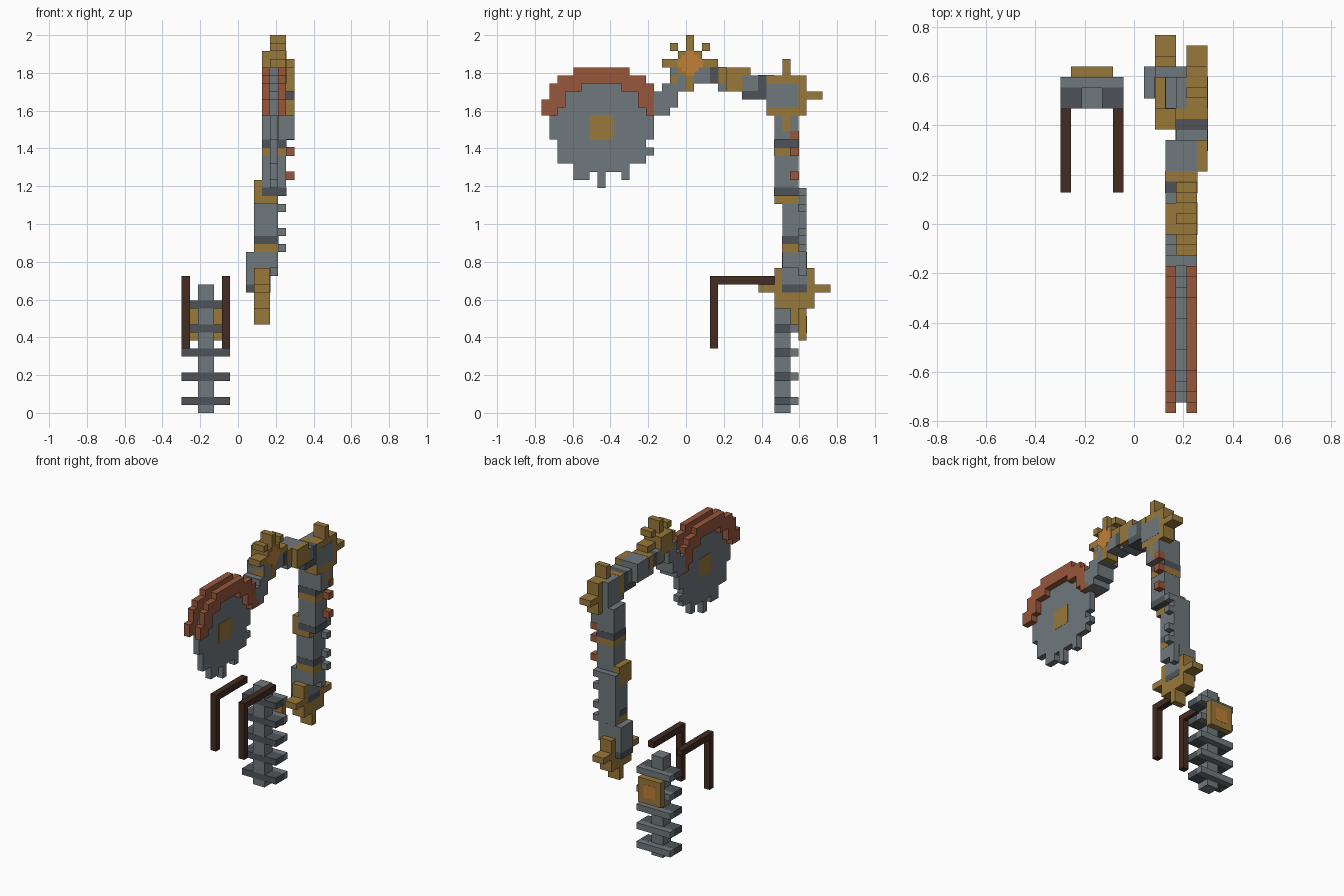
import bpy, bmesh
from mathutils import Matrix, Vector

cube = bpy.data.objects.get("Cube")
if cube:
    bpy.data.objects.remove(cube, do_unlink=True)

U = 2 / 47          # edge of one building block
EPS = 0.03          # lift for bands and inlays, in blocks


def material(name, hex_code):
    rgb = [int(hex_code[i:i + 2], 16) / 255 for i in (0, 2, 4)]
    linear = [c / 12.92 if c < 0.04 else ((c + 0.055) / 1.055) ** 2.4 for c in rgb]
    mat = bpy.data.materials.new(name)
    mat.use_nodes = True
    mat.diffuse_color = (*linear, 1)
    mat.node_tree.nodes["Principled BSDF"].inputs["Base Color"].default_value = (*linear, 1)
    return mat


STEEL = material("steel grey", "70787c")
DARK = material("dark steel", "4e5459")
BRASS = material("brass", "98783a")
RUST = material("rust red", "98573c")
LEATHER = material("dark leather", "432c23")
GLOW = material("amber glow", "c08035")


def build(name, mat, boxes, pad=0.0):
    """One object from blocks, each given as x, y and z ranges."""
    bm = bmesh.new()
    for spans in boxes:
        low = Vector([s[0] - pad for s in spans]) * U
        high = Vector([s[1] + pad for s in spans]) * U
        place = Matrix.Translation((low + high) / 2) @ Matrix.Diagonal((*(high - low), 1))
        bmesh.ops.create_cube(bm, size=1, matrix=place)
    mesh = bpy.data.meshes.new(name)
    bm.to_mesh(mesh)
    bm.free()
    mesh.materials.append(mat)
    obj = bpy.data.objects.new(name, mesh)
    bpy.context.collection.objects.link(obj)
    return obj


def around(c, half):
    return (c - half, c + half)


def cell(start):
    return (start, start + 1)


def gear(name, xs, y, z, half, reach, corners=False):
    """Square hub crossed by a long horizontal and a long vertical tooth."""
    boxes = [(xs, around(y, half), around(z, half)),
             (xs, around(y, reach), around(z, 0.5)),
             (xs, around(y, 0.5), around(z, reach))]
    if corners:
        boxes += [(xs, around(y + a, 0.5), around(z + b, 0.5))
                  for a in (-2, 2) for b in (-2, 2)]
    build(name, BRASS, boxes)


def disc_cells(name, mat, xs, cy, cz, inside):
    """Blocky upright plate, every row merged into runs."""
    boxes = []
    for e in range(-8, 9):
        run = None
        for d in range(-8, 10):
            if inside(d, e):
                run = d if run is None else run
            elif run is not None:
                boxes.append((xs, (cy + run - 0.5, cy + d - 0.5), around(cz + e, 0.5)))
                run = None
    build(name, mat, boxes)


# Back harness: spine, ribs, power plate and shoulder straps
SPINE_X, SPINE_Y, RIB_X = (-5, -3), (11, 13), (-7, -1)
rib_levels = range(1, 14, 3)
build("spine", STEEL, [(SPINE_X, SPINE_Y, (0, 16))])
build("rib_fronts", DARK, [(RIB_X, SPINE_Y, cell(z)) for z in rib_levels], 0.005)
build("rib_backs", STEEL, [(RIB_X, cell(13), cell(z)) for z in rib_levels])
build("power_plate", BRASS, [((-6, -2), cell(14), (9, 13))])
build("power_light", GLOW, [(SPINE_X, (14.5, 15), (10, 12))], EPS)
build("shoulder_straps", LEATHER,
      [(cell(x), *part) for x in (-7, -2)
       for part in (((3, 11), cell(16)), (cell(3), (8, 16)))])

# Shoulder joint
gear("shoulder_gear", (2, 4), 13.5, 15.5, 2.5, 4.5)
build("shoulder_block", STEEL, [((1, 4), (12, 15), (16, 20))], EPS)
build("shoulder_block_band", DARK, [((1, 4), (12, 15), cell(15))], EPS)

# Lower arm
LOWER_X = (2, 5)
build("lower_arm", STEEL, [(LOWER_X, (12, 14), (18, 26)), (LOWER_X, cell(14), (17, 28))])
build("lower_arm_studs", STEEL, [(cell(5), cell(14), cell(z)) for z in (20, 22, 25, 27)])
build("lower_arm_brass_band", BRASS, [(LOWER_X, (12, 14), cell(20))], EPS)
build("lower_arm_dark_band", DARK, [(LOWER_X, (12, 14), cell(21))], EPS)
build("middle_collar", BRASS, [(LOWER_X, (11, 14), cell(26)), (cell(2), (11, 14), (26, 29))])

# Upper arm
UPPER_X, UPPER_Y = (3, 6), (11, 14)
build("upper_arm", STEEL, [(UPPER_X, UPPER_Y, (27, 38))])
build("upper_arm_dark_bands", DARK, [(UPPER_X, UPPER_Y, cell(z)) for z in (27, 33)], EPS)
build("upper_arm_brass_band", BRASS, [(UPPER_X, UPPER_Y, cell(32))], EPS)
build("upper_arm_studs", RUST, [(cell(6), cell(13), cell(z)) for z in (29, 32, 34)], 0.05)

# Elbow joint
ELBOW_X = (4, 7)
gear("elbow_gear", (5, 7), 12.5, 39.5, 2.5, 4.5)
build("elbow_block", STEEL, [(ELBOW_X, UPPER_Y, (34, 37)), ((4, 5), UPPER_Y, (37, 42)),
                             ((4, 7 + EPS), (10, 14), (38, 41))])

# Forearm, stepping up towards the front
build("forearm", STEEL, [(ELBOW_X, (7, 12), (39, 42)), (UPPER_X, (4, 8), (40, 43)),
                         (UPPER_X, (1, 5), (41, 43))])
build("forearm_dark_bands", DARK, [(ELBOW_X, cell(9), (39, 42)), (ELBOW_X, (7, 10), cell(39)),
                                   (UPPER_X, cell(3), (41, 43))], EPS)
build("forearm_brass_bands", BRASS, [(ELBOW_X, cell(10), (39, 42)),
                                     (UPPER_X, cell(4), (41, 43))], EPS)
build("forearm_plate", BRASS, [(cell(6), (5, 8), (40, 43))])

# Wrist joint
gear("wrist_gear", (4, 6), 0.5, 43.5, 1.5, 3.5, corners=True)
build("wrist_hub", BRASS, [(cell(3), (-1, 2), (42, 45))])
build("wrist_light", GLOW, [((5, 6), around(0.5, a), around(43.5, b))
                            for a, b in ((1.5, 0.5), (0.5, 1.5), (1, 1))], EPS)

# Saw arm, in diagonal steps
build("saw_arm", STEEL, [(UPPER_X, (y, y + 2), (z, z + 3))
                         for y, z in ((-4, 37), (-3, 38), (-2, 40))])
build("saw_arm_band", DARK, [(UPPER_X, cell(-2), cell(42))])

# Saw blade with notched rim, and a guard on either side
CY, CZ = -10.5, 35.5
teeth = {(0, -7), (-3, -6), (-2, -6), (3, -6), (-5, -4), (5, -4), (6, -3), (6, 2)}


def blade(d, e):
    return (d, e) in teeth or (d * d + e * e <= 37 and (e > -6 or d == 0))


def guard(d, e):
    return e >= 2 and 33 < d * d + e * e <= 61


disc_cells("saw_blade", STEEL, (4, 5), CY, CZ, blade)
build("saw_hub", BRASS, [((4, 5), around(CY, 1.5), around(CZ, 1.5))], EPS)
for side, x in (("right", 3), ("left", 5)):
    disc_cells("saw_guard_" + side, RUST, cell(x), CY, CZ, guard)
